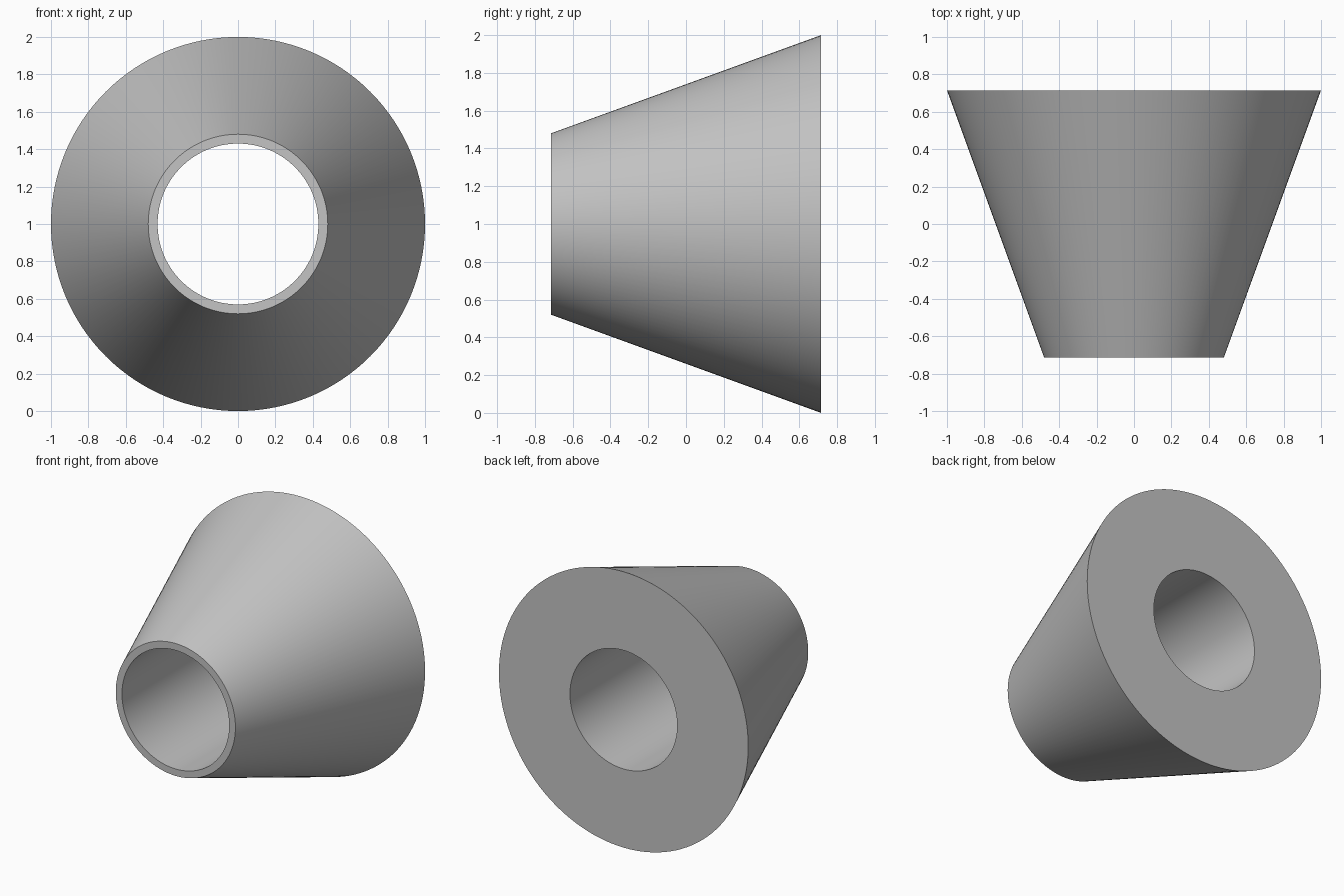
import bpy
import bmesh
import math
from mathutils import Vector, Matrix

SEGMENTS = 128
HALF_LENGTH = 0.715
BORE, NOSE, BASE = 0.43, 0.48, 1.0

cube = bpy.data.objects.get("Cube")
if cube:
    bpy.data.objects.remove(cube, do_unlink=True)

# Single plain grey material
grey = bpy.data.materials.new("plain grey")
grey.use_nodes = True
colour = (0.55, 0.55, 0.55, 1)
grey.diffuse_color = colour
grey.node_tree.nodes["Principled BSDF"].inputs["Base Color"].default_value = colour

# Closed wall section (radius, y): tapered outside, straight bore
profile = [(BORE, -HALF_LENGTH), (NOSE, -HALF_LENGTH),
           (BASE, HALF_LENGTH), (BORE, HALF_LENGTH)]

# Revolve the section about the y axis
bm = bmesh.new()
rings = []
for i in range(SEGMENTS):
    turn = Matrix.Rotation(math.tau * i / SEGMENTS, 3, 'Y')
    rings.append([bm.verts.new(turn @ Vector((r, y, 0)) + Vector((0, 0, 1)))
                  for r, y in profile])
for i, ring in enumerate(rings):
    following = rings[(i + 1) % SEGMENTS]
    for j in range(len(profile)):
        k = (j + 1) % len(profile)
        bm.faces.new((ring[j], ring[k], following[k], following[j]))
bmesh.ops.recalc_face_normals(bm, faces=bm.faces)

mesh = bpy.data.meshes.new("tapered_sleeve")
bm.to_mesh(mesh)
bm.free()
mesh.materials.append(grey)
sleeve = bpy.data.objects.new("tapered_sleeve", mesh)
bpy.context.collection.objects.link(sleeve)

# Smooth walls with crisp rims
bpy.ops.object.select_all(action='DESELECT')
sleeve.select_set(True)
bpy.context.view_layer.objects.active = sleeve
bpy.ops.object.shade_smooth_by_angle(angle=math.radians(30))
